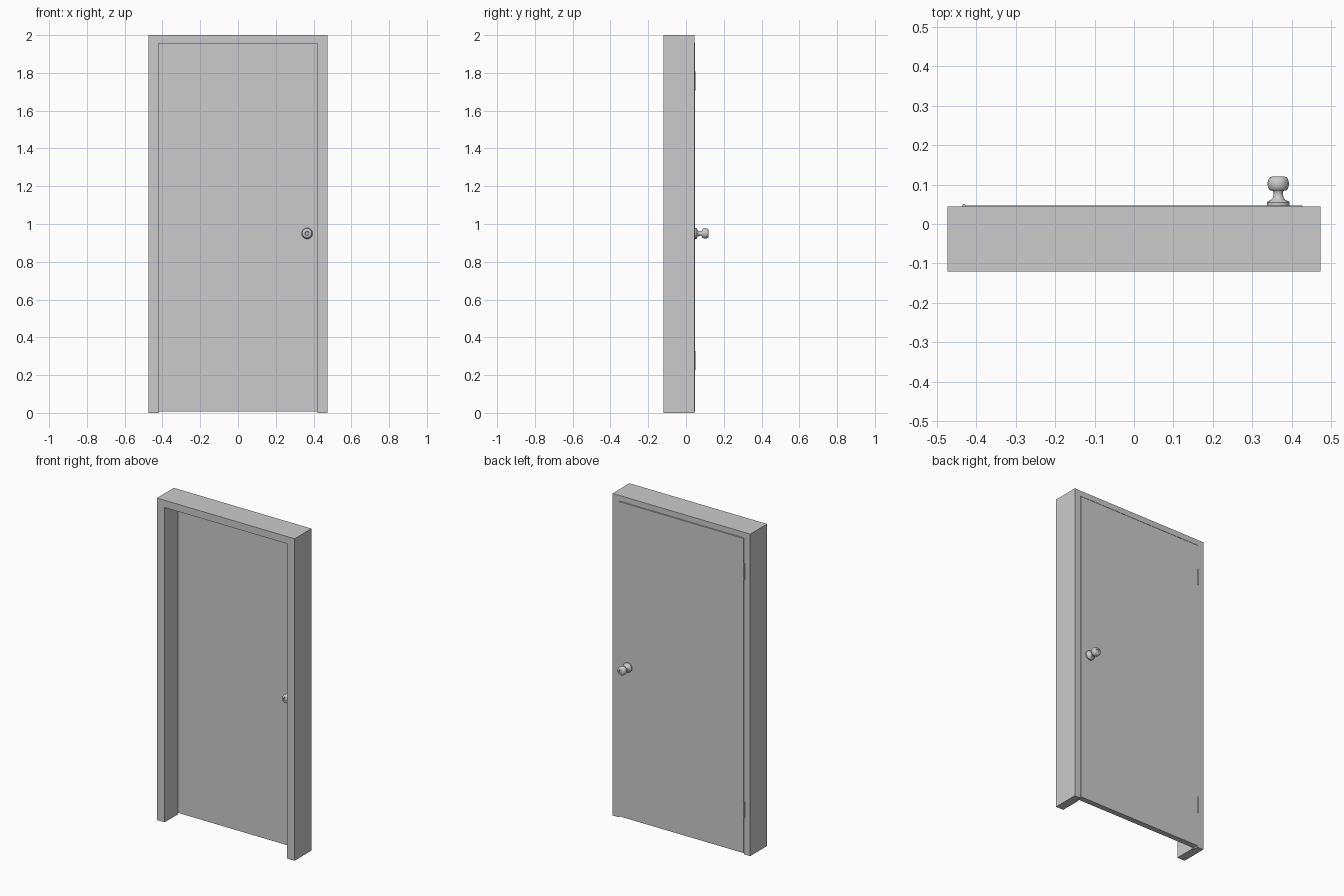
import bpy, bmesh, math
from mathutils import Matrix, Vector

cube = bpy.data.objects.get("Cube")
if cube:
    bpy.data.objects.remove(cube, do_unlink=True)

grey = bpy.data.materials.new("plain grey")
grey.use_nodes = True
grey.diffuse_color = (0.6, 0.6, 0.6, 1)
grey.node_tree.nodes["Principled BSDF"].inputs["Base Color"].default_value = (0.6, 0.6, 0.6, 1)

FRONT, BACK = -0.12, 0.045          # frame depth
DOOR_FRONT, DOOR_BACK = 0.012, 0.047
OUTER, REBATE, STOP = 0.473, 0.43, 0.42   # half widths of the frame
TOP, HEAD, HEAD_STOP = 2.0, 1.965, 1.955


def finish(name, bm, smooth=False):
    bmesh.ops.recalc_face_normals(bm, faces=bm.faces)
    mesh = bpy.data.meshes.new(name)
    bm.to_mesh(mesh)
    bm.free()
    mesh.materials.append(grey)
    obj = bpy.data.objects.new(name, mesh)
    bpy.context.collection.objects.link(obj)
    if smooth:
        bpy.ops.object.select_all(action='DESELECT')
        obj.select_set(True)
        bpy.context.view_layer.objects.active = obj
        bpy.ops.object.shade_smooth_by_angle(angle=math.radians(35))
    return obj


def extrude(name, points, offset):
    """Solid made by sweeping a closed outline along an offset."""
    bm = bmesh.new()
    face = bm.faces.new([bm.verts.new(p) for p in points])
    result = bmesh.ops.extrude_face_region(bm, geom=[face], use_keep_orig=True)
    moved = [v for v in result["geom"] if isinstance(v, bmesh.types.BMVert)]
    bmesh.ops.translate(bm, verts=moved, vec=Vector(offset))
    return finish(name, bm)


def lathe(name, profile, base, side):
    """Turned shape around the y axis; profile holds (radius, distance) pairs."""
    bm = bmesh.new()
    verts = [bm.verts.new((r, d, 0)) for r, d in profile]
    edges = [bm.edges.new(pair) for pair in zip(verts, verts[1:])]
    bmesh.ops.spin(bm, geom=verts + edges, cent=(0, 0, 0), axis=(0, 1, 0),
                   angle=math.tau, steps=32, use_merge=True)
    bmesh.ops.remove_doubles(bm, verts=bm.verts, dist=0.00005)
    bmesh.ops.transform(bm, matrix=Matrix.Translation(base) @ Matrix.Diagonal((1, side, 1, 1)),
                        verts=bm.verts)
    return finish(name, bm, smooth=True)


# Jambs with a rebate that the door closes into
for label, s in (("left", 1), ("right", -1)):
    outline = [(OUTER, FRONT), (OUTER, BACK), (REBATE, BACK),
               (REBATE, DOOR_FRONT), (STOP, DOOR_FRONT), (STOP, FRONT)]
    extrude(label + "_jamb", [(s * x, y, 0) for x, y in outline], (0, 0, HEAD))

# Head of the frame, with its stop hanging between the jambs
extrude("frame_head", [(-OUTER, FRONT, HEAD), (-OUTER, BACK, HEAD),
                       (-OUTER, BACK, TOP), (-OUTER, FRONT, TOP)], (2 * OUTER, 0, 0))
extrude("head_stop", [(-STOP, FRONT, HEAD_STOP), (-STOP, DOOR_FRONT, HEAD_STOP),
                      (-STOP, DOOR_FRONT, HEAD), (-STOP, FRONT, HEAD)], (2 * STOP, 0, 0))

# Door slab
half = REBATE - 0.002
extrude("door_slab", [(-half, DOOR_FRONT, 0.008), (half, DOOR_FRONT, 0.008),
                      (half, DOOR_BACK, 0.008), (-half, DOOR_BACK, 0.008)],
        (0, 0, HEAD - 0.011))

# Knobs on both faces: rose, neck, rounded grip with a small dimple
rose_and_neck = [(0, 0), (0.029, 0), (0.029, 0.007), (0.026, 0.011), (0.018, 0.014),
                 (0.014, 0.019), (0.012, 0.027), (0.012, 0.034), (0.015, 0.039)]
grip = [(0.017 + 0.010 * math.cos(a), 0.055 + 0.018 * math.sin(a))
        for a in (math.radians(-75 + 15 * i) for i in range(12))]
dimple = [(0.011, 0.073), (0.009, 0.070), (0, 0.070)]
for label, y, side in (("back", DOOR_BACK, 1), ("front", DOOR_FRONT, -1)):
    lathe(label + "_knob", rose_and_neck + grip + dimple, (0.366, y, 0.95), side)

# Hinges: a barrel with a leaf set into the gap
for label, z in (("upper", 1.757), ("lower", 0.277)):
    bm = bmesh.new()
    bmesh.ops.create_cone(bm, cap_ends=True, segments=16, radius1=0.005, radius2=0.005,
                          depth=0.1, matrix=Matrix.Translation((-0.431, 0.046, z)))
    finish(label + "_hinge_barrel", bm, smooth=True)
    bm = bmesh.new()
    bmesh.ops.create_cube(bm, size=1, matrix=Matrix.Translation((-0.429, 0.031, z))
                          @ Matrix.Diagonal((0.0015, 0.03, 0.1, 1)))
    finish(label + "_hinge_leaf", bm)
